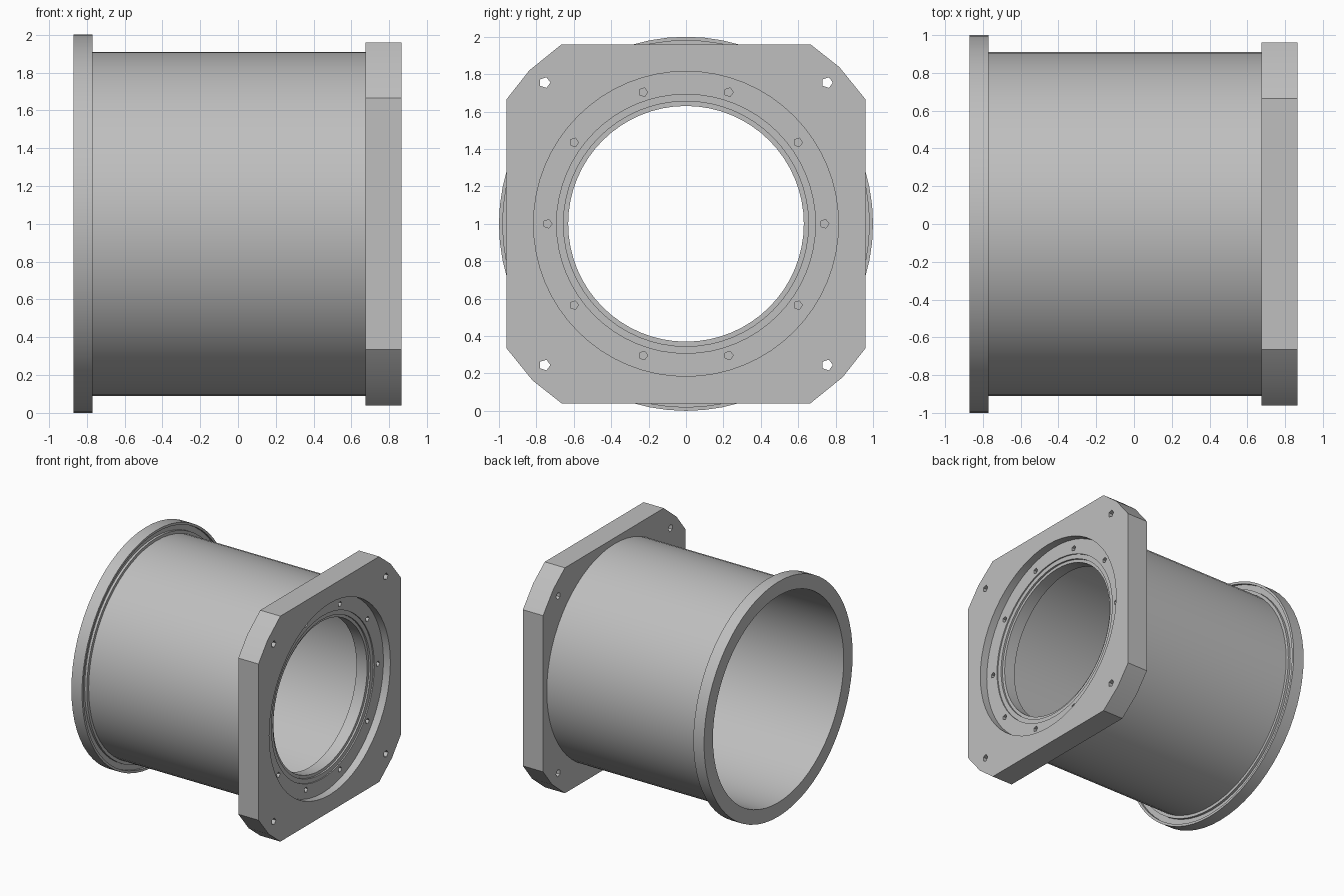
import bpy, bmesh, math
from mathutils import Matrix, Vector

cube = bpy.data.objects.get("Cube")
if cube:
    bpy.data.objects.remove(cube, do_unlink=True)

grey = bpy.data.materials.new("machined grey")
grey.use_nodes = True
colour = (0.52, 0.52, 0.52, 1)
grey.diffuse_color = colour
grey.node_tree.nodes["Principled BSDF"].inputs["Base Color"].default_value = colour

AXIS_Z = 1.0     # height of the cylinder axis
SEGMENTS = 64
BACK, FRONT = 0.675, 0.865   # plate faces
FLOOR = 0.80                 # recess floor


def make_object(name, bm):
    bmesh.ops.recalc_face_normals(bm, faces=bm.faces)
    mesh = bpy.data.meshes.new(name)
    bm.to_mesh(mesh)
    bm.free()
    mesh.materials.append(grey)
    obj = bpy.data.objects.new(name, mesh)
    bpy.context.collection.objects.link(obj)
    obj.location.z = AXIS_Z
    return obj


def lathe(name, profile):
    """Spin a closed (x, radius) profile around the x axis."""
    bm = bmesh.new()
    verts = [bm.verts.new((x, 0, r)) for x, r in profile]
    edges = [bm.edges.new((a, b)) for a, b in zip(verts, verts[1:] + verts[:1])]
    bmesh.ops.spin(bm, geom=verts + edges, axis=(1, 0, 0), cent=(0, 0, 0),
                   angle=math.tau, steps=SEGMENTS, use_duplicate=False)
    bmesh.ops.remove_doubles(bm, verts=bm.verts, dist=0.0001)
    return make_object(name, bm)


def add_pin(bm, radius, x0, x1, y, z):
    """Five-sided pin along x, used to drill a hole."""
    place = Matrix.Translation(((x0 + x1) / 2, y, z)) @ Matrix.Rotation(math.pi / 2, 4, 'Y')
    bmesh.ops.create_cone(bm, cap_ends=True, segments=5, radius1=radius,
                          radius2=radius, depth=x1 - x0, matrix=place)


# Open tube with its round end flange and a shallow groove in the flange face
tube = lathe("flanged_tube", [
    (-0.87, 0.88), (-0.87, 1.0), (-0.77, 1.0), (-0.77, 0.98), (-0.79, 0.98),
    (-0.79, 0.935), (-0.77, 0.935), (-0.77, 0.91), (BACK, 0.91), (BACK, 0.88)])

# Square mounting plate with two-facet clipped corners
bm = bmesh.new()
corner = [(0.96, 0.665), (0.82, 0.838), (0.665, 0.96)]
outline = []
for quarter in range(4):
    turn = Matrix.Rotation(quarter * math.pi / 2, 2)
    outline += [turn @ Vector(p) for p in corner]
face = bm.faces.new([bm.verts.new((BACK, y, z)) for y, z in outline])
extruded = bmesh.ops.extrude_face_region(bm, geom=[face], use_keep_orig=True)["geom"]
bmesh.ops.translate(bm, vec=(FRONT - BACK, 0, 0),
                    verts=[g for g in extruded if isinstance(g, bmesh.types.BMVert)])
plate = make_object("mounting_plate", bm)

# Cutter for the stepped bore and the round recess
bore = lathe("bore_cutter", [
    (0.6, 0), (0.6, 0.63), (0.775, 0.63), (0.775, 0.655), (0.79, 0.655),
    (0.79, 0.692), (FLOOR, 0.692), (FLOOR, 0.815), (0.9, 0.815), (0.9, 0)])

# Cutter for the four corner holes and the ring of ten blind bolt holes
bm = bmesh.new()
for sy in (-1, 1):
    for sz in (-1, 1):
        add_pin(bm, 0.03, 0.6, 0.9, sy * 0.755, sz * 0.755)
for i in range(10):
    a = i * math.tau / 10
    add_pin(bm, 0.024, 0.74, 0.84, 0.74 * math.cos(a), 0.74 * math.sin(a))
holes = make_object("hole_cutter", bm)

# Cut the plate, then discard the cutters
for cutter in (bore, holes):
    cutter.hide_render = True
    mod = plate.modifiers.new(cutter.name, 'BOOLEAN')
    mod.operation = 'DIFFERENCE'
    mod.solver = 'EXACT'
    mod.object = cutter
bpy.context.view_layer.update()
cut_mesh = bpy.data.meshes.new_from_object(
    plate.evaluated_get(bpy.context.evaluated_depsgraph_get()))
plate.modifiers.clear()
plate.data = cut_mesh
for cutter in (bore, holes):
    bpy.data.objects.remove(cutter, do_unlink=True)

# Smooth the round walls, keep edges crisp
bpy.ops.object.select_all(action='DESELECT')
for obj in (tube, plate):
    obj.select_set(True)
bpy.context.view_layer.objects.active = plate
bpy.ops.object.shade_smooth_by_angle(angle=math.radians(30))
